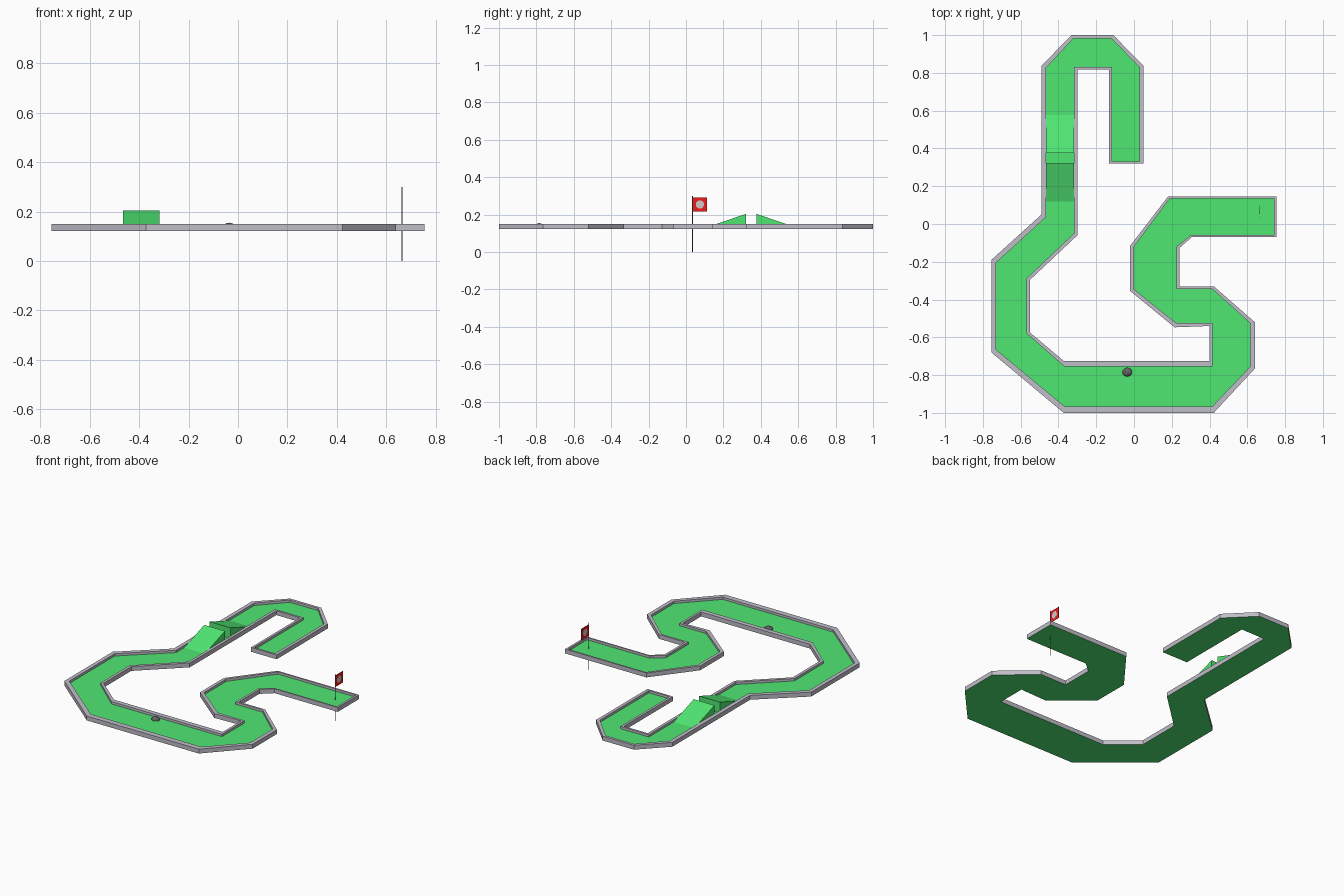
import bpy, bmesh, math, random
from mathutils import Vector, Matrix

if "Cube" in bpy.data.objects:
    bpy.data.objects.remove(bpy.data.objects["Cube"])

Z_BOTTOM, Z_FLOOR, Z_TOP = 0.122, 0.135, 0.15

# Course outline, counter-clockwise: outside of the kerb, then edge of the turf
OUTER = [(.05, .32), (.05, .838), (-.11, 1), (-.33, 1), (-.49, .838), (-.49, .05),
         (-.755, -.19), (-.755, -.68), (-.372, -1), (.422, -1), (.64, -.765), (.64, -.52),
         (.425, -.332), (.24, -.332), (.24, -.127), (.308, -.068), (.755, -.068),
         (.755, .145), (.18, .145), (-.02, -.115), (-.02, -.355), (.215, -.547),
         (.4, -.54), (.4, -.725), (-.372, -.725), (-.55, -.575), (-.55, -.295),
         (-.3, -.06), (-.3, .817), (-.132, .817), (-.132, .32)]
INNER = [(.03, .332), (.03, .828), (-.12, .983), (-.32, .983), (-.465, .828), (-.465, .037),
         (-.73, -.205), (-.73, -.665), (-.368, -.965), (.415, -.965), (.615, -.755), (.615, -.525),
         (.415, -.345), (.225, -.345), (.225, -.12), (.3, -.059), (.742, -.059),
         (.742, .135), (.19, .135), (0, -.12), (0, -.345), (.225, -.525),
         (.415, -.525), (.415, -.755), (-.368, -.755), (-.568, -.58), (-.568, -.287),
         (-.318, -.05), (-.318, .83), (-.117, .83), (-.117, .332)]


def material(name, color):
    m = bpy.data.materials.new(name)
    m.diffuse_color = (*color, 1)
    m.use_nodes = True
    m.node_tree.nodes["Principled BSDF"].inputs["Base Color"].default_value = m.diffuse_color
    return m


GREEN = material("turf_green", (0.08, 0.8, 0.17))
RED = material("flag_red", (0.9, 0.01, 0.01))
WHITE = material("disc_white", (0.85, 0.85, 0.85))
STONE = material("stone", (0.13, 0.13, 0.13))
KERB = material("kerb_grey", (0.53, 0.51, 0.58))


def make(name, bm, mat=None):
    mesh = bpy.data.meshes.new(name)
    bm.to_mesh(mesh)
    bm.free()
    ob = bpy.data.objects.new(name, mesh)
    bpy.context.collection.objects.link(ob)
    if mat:
        mesh.materials.append(mat)
    return ob


def loop(bm, pts, z):
    return [bm.verts.new((x, y, z)) for x, y in pts]


# Turf and underside
bm = bmesh.new()
bm.faces.new(loop(bm, INNER, Z_FLOOR))
bm.faces.new(loop(bm, OUTER, Z_BOTTOM)[::-1])
bm.normal_update()
bmesh.ops.triangulate(bm, faces=bm.faces[:], ngon_method='EAR_CLIP')
make("turf", bm, GREEN)

# Kerb: outside wall, top rim, inside wall
bm = bmesh.new()
rings = [loop(bm, OUTER, Z_BOTTOM), loop(bm, OUTER, Z_TOP),
         loop(bm, INNER, Z_TOP), loop(bm, INNER, Z_FLOOR)]
n = len(OUTER)
for a, b in zip(rings, rings[1:]):
    for i in range(n):
        j = (i + 1) % n
        bm.faces.new((a[i], a[j], b[j], b[i]))
make("kerb", bm, KERB)

# Pair of jump ramps: triangular profile in y-z extruded across the lane
for name, low, high in (("south_ramp", .12, .322), ("north_ramp", .577, .376)):
    bm = bmesh.new()
    prof = [(low, Z_FLOOR), (high, Z_FLOOR), (high, .204)]
    face = bm.faces.new([bm.verts.new((-.465, y, z)) for y, z in prof])
    ext = bmesh.ops.extrude_face_region(bm, geom=[face], use_keep_orig=True)
    bmesh.ops.translate(bm, vec=(.147, 0, 0),
                        verts=[v for v in ext["geom"] if isinstance(v, bmesh.types.BMVert)])
    bmesh.ops.recalc_face_normals(bm, faces=bm.faces[:])
    make(name, bm, GREEN)

# Boulder, flattened where it sits on the turf
random.seed(3)
bm = bmesh.new()
bmesh.ops.create_icosphere(bm, subdivisions=2, radius=1)
for v in bm.verts:
    k = random.uniform(.92, 1.06)
    v.co = Vector((-.035 + v.co.x * .026 * k, -.785 + v.co.y * .024 * k,
                   max(.136 + v.co.z * .019 * k, .128)))
make("boulder", bm, STONE)

# Flag pole
bm = bmesh.new()
bmesh.ops.create_cone(bm, cap_ends=True, segments=8, radius1=.002, radius2=.002, depth=.3,
                      matrix=Matrix.Translation((.664, .035, .15)))
make("flag_pole", bm, STONE)

# Flag panel with a plain disc showing on both sides
bm = bmesh.new()
bmesh.ops.create_cube(bm, size=1, matrix=Matrix.Translation((.664, .073, .254))
                      @ Matrix.Diagonal((.001, .078, .074, 1)))
make("flag", bm, RED)
bm = bmesh.new()
bmesh.ops.create_cone(bm, cap_ends=True, segments=20, radius1=.022, radius2=.022, depth=.002,
                      matrix=Matrix.Translation((.664, .074, .254)) @ Matrix.Rotation(math.pi / 2, 4, 'Y'))
make("flag_disc", bm, WHITE)
